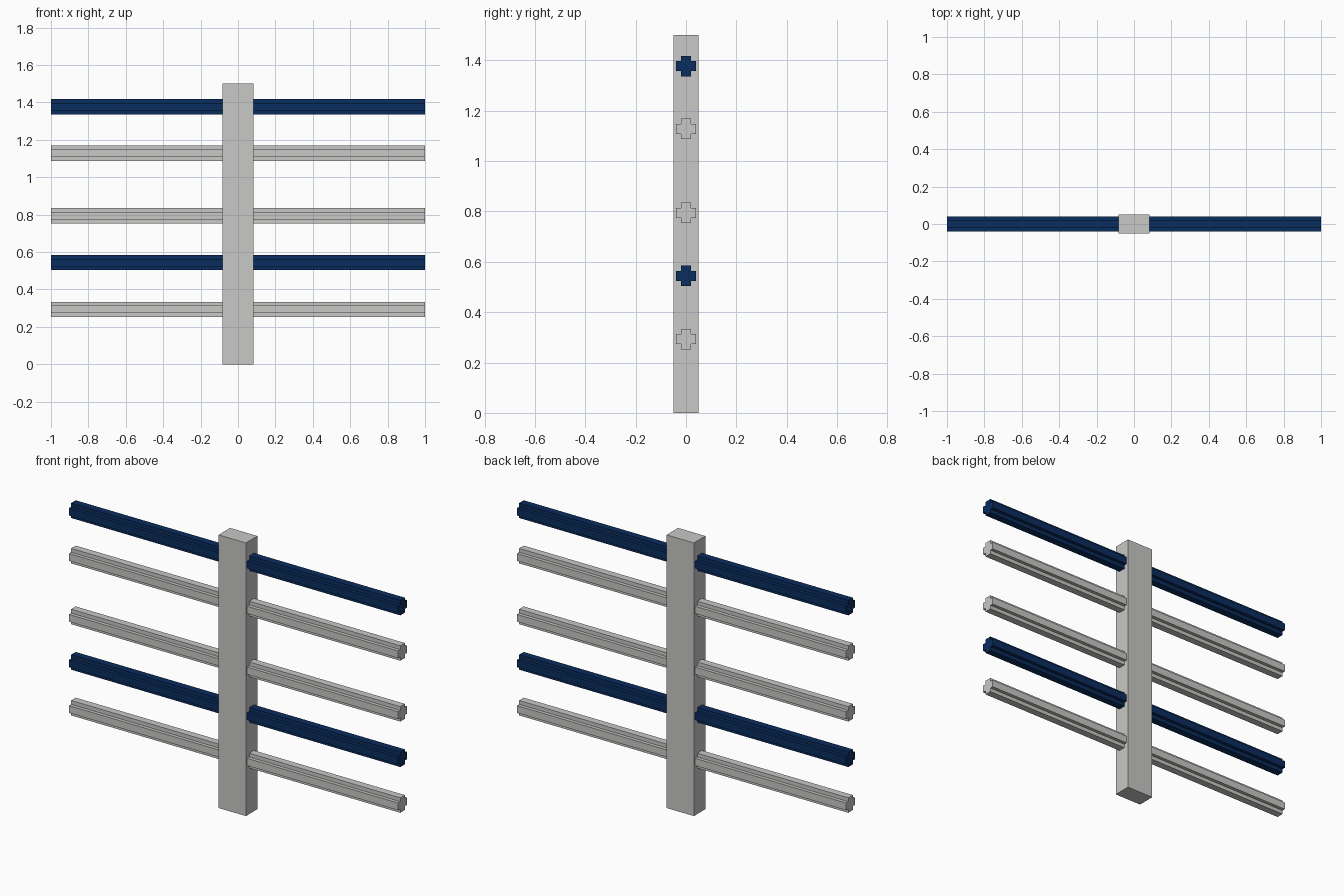
import bpy, bmesh

if "Cube" in bpy.data.objects:
    bpy.data.objects.remove(bpy.data.objects["Cube"])


def material(name, rgb):
    m = bpy.data.materials.new(name)
    m.diffuse_color = (*rgb, 1.0)
    m.use_nodes = True
    m.node_tree.nodes["Principled BSDF"].inputs["Base Color"].default_value = m.diffuse_color
    return m


GREY = material("light_grey", (0.58, 0.58, 0.57))
BLUE = material("navy_blue", (0.003, 0.026, 0.112))


def extrude_profile(name, points, direction, mat):
    """Extrude a closed profile into a solid along a direction."""
    bm = bmesh.new()
    face = bm.faces.new([bm.verts.new(p) for p in points])
    out = bmesh.ops.extrude_face_region(bm, geom=[face], use_keep_orig=True)
    moved = [v for v in out["geom"] if isinstance(v, bmesh.types.BMVert)]
    bmesh.ops.translate(bm, verts=moved, vec=direction)
    bmesh.ops.recalc_face_normals(bm, faces=bm.faces)
    mesh = bpy.data.meshes.new(name)
    bm.to_mesh(mesh)
    bm.free()
    mesh.materials.append(mat)
    obj = bpy.data.objects.new(name, mesh)
    bpy.context.collection.objects.link(obj)
    return obj


# Upright post
PX, PY = 0.083, 0.05
extrude_profile("post", [(-PX, -PY, 0), (PX, -PY, 0), (PX, PY, 0), (-PX, PY, 0)],
                (0, 0, 1.5), GREY)

# Plus-shaped cross-section shared by all rails (y, z)
Y, Z, I = 0.039, 0.041, 0.02
CROSS = [(-I, -Z), (I, -Z), (I, -I), (Y, -I), (Y, I), (I, I),
         (I, Z), (-I, Z), (-I, I), (-Y, I), (-Y, -I), (-I, -I)]

# Horizontal rails running through the post
RAILS = [(0.293, GREY), (0.544, BLUE), (0.794, GREY), (1.128, GREY), (1.377, BLUE)]
for i, (height, mat) in enumerate(RAILS, 1):
    extrude_profile(f"rail_{i}", [(-1, y, height + z) for y, z in CROSS], (2, 0, 0), mat)
